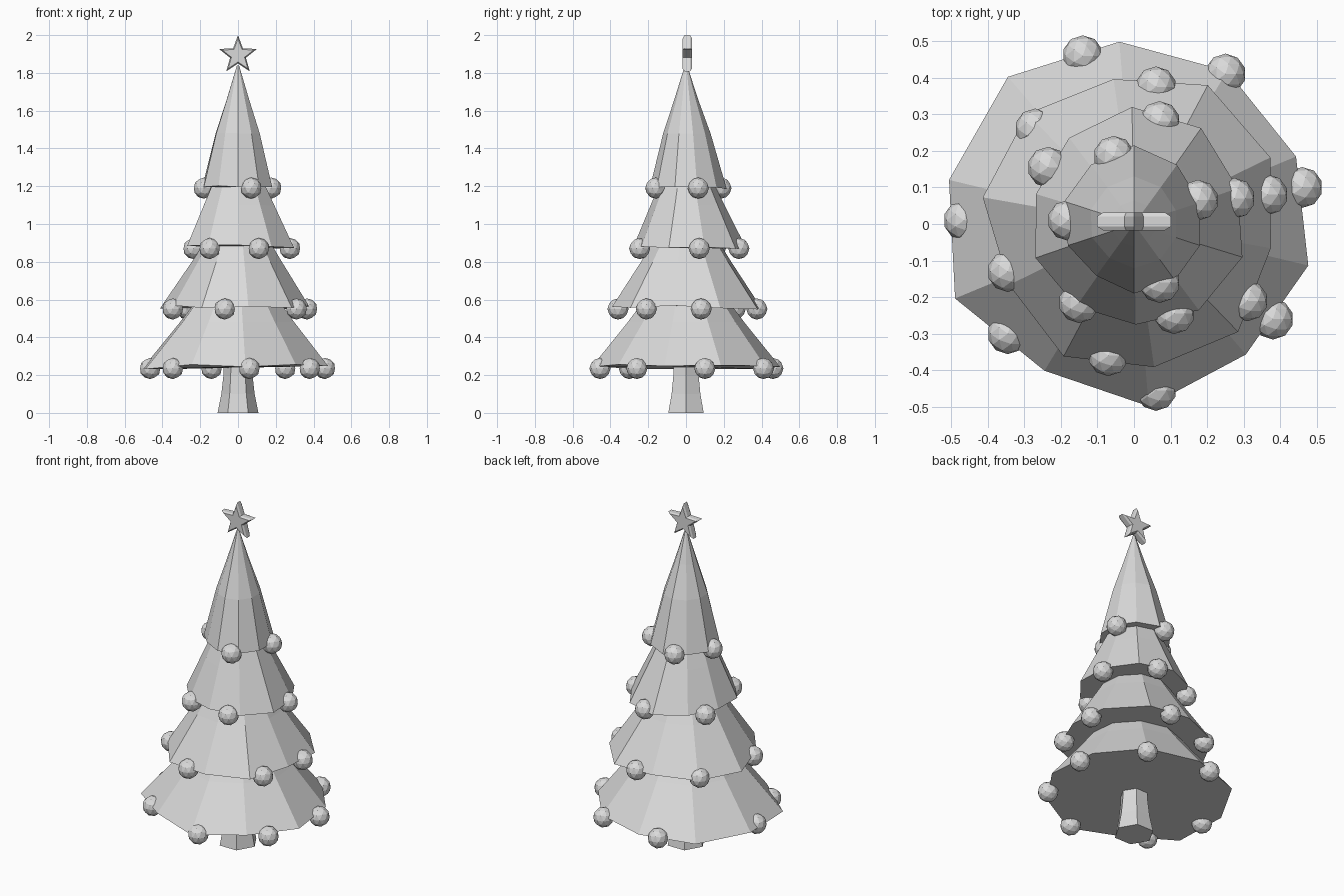
import bpy
import bmesh
from math import sin, cos, pi, radians

cube = bpy.data.objects.get("Cube")
if cube:
    bpy.data.objects.remove(cube, do_unlink=True)

GREY = (0.7, 0.7, 0.7, 1)
mat = bpy.data.materials.new("plain grey")
mat.use_nodes = True
mat.diffuse_color = GREY
mat.node_tree.nodes["Principled BSDF"].inputs["Base Color"].default_value = GREY


def finish(name, bm):
    """Turn a bmesh into a flat shaded object."""
    bmesh.ops.recalc_face_normals(bm, faces=bm.faces[:])
    mesh = bpy.data.meshes.new(name)
    bm.to_mesh(mesh)
    bm.free()
    mesh.materials.append(mat)
    obj = bpy.data.objects.new(name, mesh)
    bpy.context.collection.objects.link(obj)
    return obj


def loft(name, rings):
    """Skin a stack of equal point rings and cap both ends."""
    bm = bmesh.new()
    loops = [[bm.verts.new(p) for p in ring] for ring in rings]
    count = len(loops[0])
    for low, high in zip(loops, loops[1:]):
        for i in range(count):
            j = (i + 1) % count
            bm.faces.new((low[i], low[j], high[j], high[i]))
    bm.faces.new(loops[0])
    bm.faces.new(loops[-1])
    return finish(name, bm)


def tier(name, phase, radii, profile):
    """Uneven ten sided skirt; radii in hundredths, profile of (height, scale)."""
    mean = sum(radii) / len(radii)
    rings = []
    for z, scale in profile:
        ring = []
        for i, percent in enumerate(radii):
            a = radians(phase) + i * pi / 5
            # shrink the unevenness towards the top
            r = (mean + (percent - mean) * scale) * scale / 100
            droop = (percent - mean) * scale ** 3 * 0.004
            ring.append((r * cos(a), r * sin(a), z - droop))
        rings.append(ring)
    return loft(name, rings)


# Branch tiers, bottom to top
tier("bottom_branches", 94.6, (50, 53, 52, 53, 47, 50, 47, 49, 48, 49),
     ((0.245, 1), (0.48, 0.62), (0.56, 0.5), (0.7, 0.25)))
tier("lower_branches", 98, (40, 42, 42, 38, 41, 39.5, 41, 38, 41.5, 43),
     ((0.558, 1), (0.8, 0.6), (0.87, 0.49), (1, 0.25)))
tier("upper_branches", 91, (32, 29.5, 28, 28.5, 27.5, 27.5, 29.5, 31, 30, 32),
     ((0.88, 1), (1.1, 0.66), (1.19, 0.52), (1.3, 0.3)))
tier("top_branches", 90, (21.5, 20, 20, 19, 17.5, 19, 19, 19, 19, 20),
     ((1.195, 1), (1.48, 0.63), (1.66, 0.32), (1.84, 0.03)))

# Flared trunk
loft("trunk", [[(r * cos(i * pi / 3), r * sin(i * pi / 3), z) for i in range(6)]
               for z, r in ((0, 0.108), (0.1, 0.088), (0.2, 0.077), (0.3, 0.075))])

# Round ornaments hung along each rim
ORNAMENTS = {
    0.235: ((-0.14, 0.46), (0.25, 0.41), (0.46, 0.1), (0.38, -0.26),
            (0.06, -0.455), (-0.345, -0.3), (-0.465, 0.01)),
    0.55: ((0.06, 0.375), (0.365, 0.08), (0.31, -0.21), (-0.07, -0.36),
           (-0.345, -0.13), (-0.27, 0.26)),
    0.87: ((0.07, 0.28), (0.275, 0.07), (0.11, -0.245), (-0.15, -0.215),
           (-0.235, 0.155)),
    1.19: ((-0.055, 0.185), (0.175, 0.065), (0.07, -0.16), (-0.18, 0.01)),
}
for z, spots in ORNAMENTS.items():
    for x, y in spots:
        bm = bmesh.new()
        bmesh.ops.create_icosphere(bm, subdivisions=2, radius=0.056)
        finish("ornament", bm).location = (x, y, z)


# Star with bevelled front and back
def star_ring(y, inset):
    ring = []
    for i in range(10):
        r = (0.044 if i % 2 else 0.106) * inset
        a = i * pi / 5
        ring.append((r * sin(a), y + 0.007, 1.894 + r * cos(a)))
    return ring


loft("star", [star_ring(-0.025, 0.83), star_ring(-0.014, 1),
              star_ring(0.014, 1), star_ring(0.025, 0.83)])
